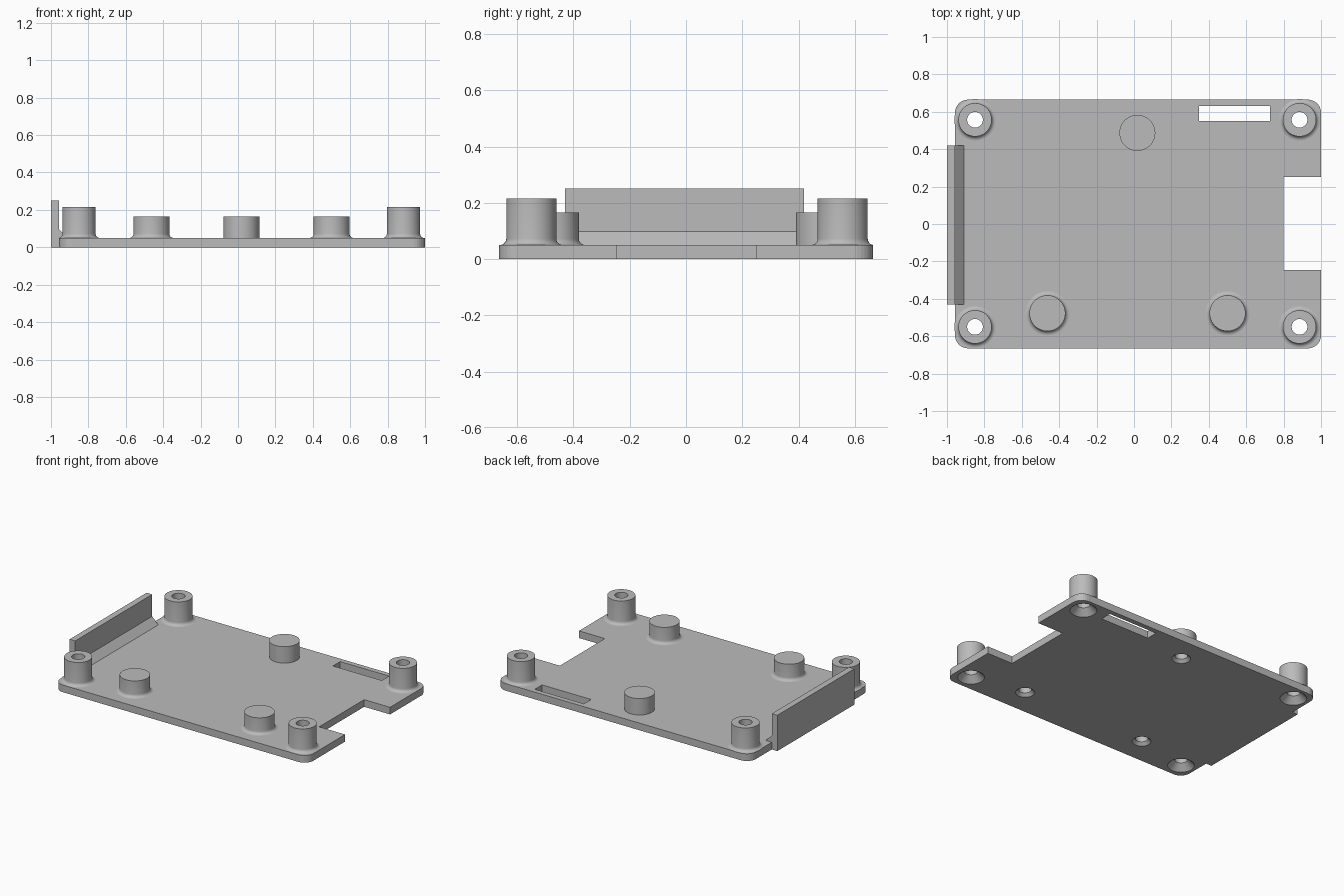
import bpy, bmesh, math

if "Cube" in bpy.data.objects:
    bpy.data.objects.remove(bpy.data.objects["Cube"], do_unlink=True)

grey = bpy.data.materials.new("plain grey")
grey.use_nodes = True
colour = (0.5, 0.5, 0.5, 1)
grey.diffuse_color = colour
grey.node_tree.nodes["Principled BSDF"].inputs["Base Color"].default_value = colour

T = 0.05  # plate thickness


def finish(name, bm, smooth=False):
    bmesh.ops.recalc_face_normals(bm, faces=bm.faces)
    mesh = bpy.data.meshes.new(name)
    bm.to_mesh(mesh)
    bm.free()
    mesh.materials.append(grey)
    ob = bpy.data.objects.new(name, mesh)
    bpy.context.collection.objects.link(ob)
    if smooth:
        bpy.ops.object.select_all(action='DESELECT')
        ob.select_set(True)
        bpy.context.view_layer.objects.active = ob
        bpy.ops.object.shade_smooth_by_angle(angle=math.radians(35))
    return ob


def prism(name, outline, move):
    """Extrude a flat outline along a vector."""
    bm = bmesh.new()
    face = bm.faces.new([bm.verts.new(p) for p in outline])
    new = bmesh.ops.extrude_face_region(bm, geom=[face])["geom"]
    verts = [v for v in new if isinstance(v, bmesh.types.BMVert)]
    bmesh.ops.translate(bm, verts=verts, vec=move)
    return finish(name, bm)


def box(name, x0, x1, y0, y1, z0, z1):
    return prism(name, [(x0, y0, z0), (x1, y0, z0), (x1, y1, z0), (x0, y1, z0)],
                 (0, 0, z1 - z0))


def lathe(name, profile, x, y, steps=48):
    """Spin a radius/height profile about a vertical axis."""
    bm = bmesh.new()
    verts = [bm.verts.new((r, 0, z)) for r, z in profile]
    edges = [bm.edges.new(pair) for pair in zip(verts, verts[1:])]
    bmesh.ops.spin(bm, geom=verts + edges, cent=(0, 0, 0), axis=(0, 0, 1),
                   angle=math.tau, steps=steps, use_duplicate=False)
    bmesh.ops.remove_doubles(bm, verts=bm.verts, dist=1e-5)
    bmesh.ops.translate(bm, verts=bm.verts, vec=(x, y, 0))
    return finish(name, bm, True)


def cut(target, cutter):
    mod = target.modifiers.new(cutter.name, 'BOOLEAN')
    mod.operation = 'DIFFERENCE'
    mod.solver = 'EXACT'
    mod.object = cutter
    cutter.hide_render = True
    cutter.hide_set(True)
    cutter.display_type = 'WIRE'


def flare(radius, size=0.022, n=5):
    """Concave fillet from the plate into a post wall."""
    return [(radius + size * (1 - math.sin(a)), T + size * (1 - math.cos(a)))
            for a in (math.pi / 2 * i / n for i in range(n + 1))]


# Base plate with rounded corners and a rectangular notch
X0, X1, Y, R = -0.957, 1.0, 0.665, 0.07
outline = []
for cx, cy, start in ((X1 - R, Y - R, 0), (X0 + R, Y - R, 90),
                      (X0 + R, R - Y, 180), (X1 - R, R - Y, 270)):
    for i in range(9):
        a = math.radians(start + 90 * i / 8)
        outline.append((cx + R * math.cos(a), cy + R * math.sin(a), 0))
outline += [(X1, -0.247, 0), (0.8, -0.247, 0), (0.8, 0.25, 0), (X1, 0.25, 0)]
plate = prism("base_plate", outline, (0, 0, T))
cut(plate, box("slot_cutter", 0.348, 0.727, 0.55, 0.63, -0.1, 0.2))

# Hollow corner standoffs with countersunk screw holes
for side, x in (("right", -0.85), ("left", 0.885)):
    for end, y in (("front", -0.55), ("back", 0.557)):
        lathe(f"standoff_{end}_{side}",
              flare(0.089) + [(0.089, 0.215), (0.042, 0.215), (0.042, T - 0.005)], x, y)
        cut(plate, lathe(f"countersink_cutter_{end}_{side}",
                         [(0, -0.02), (0.105, -0.02), (0.042, 0.043),
                          (0.042, 0.1), (0, 0.1)], x, y))

# Solid-topped support posts with blind holes underneath
for name, x, y, base in (("front_right", -0.463, -0.477, flare(0.096)),
                         ("front_left", 0.5, -0.477, flare(0.096)),
                         ("back", 0.018, 0.487, [(0.096, T)])):
    lathe(f"support_post_{name}", base + [(0.096, 0.165), (0, 0.165)], x, y)
    lathe(f"blind_hole_{name}", [(0.04, T - 0.005), (0.04, 0.12), (0, 0.12)], x, y)
    cut(plate, lathe(f"blind_hole_cutter_{name}",
                     [(0, -0.02), (0.08, -0.02), (0.04, 0.02), (0.04, 0.1), (0, 0.1)], x, y))

# Upright side wall and its sloped brace
W0, W1 = -0.43, 0.42
box("side_wall", -1.0, X0, W0, W1, 0, 0.25)
prism("wall_brace", [(X0, W0, T), (-0.91, W0, T), (X0, W0, 0.097)], (0, W1 - W0, 0))
